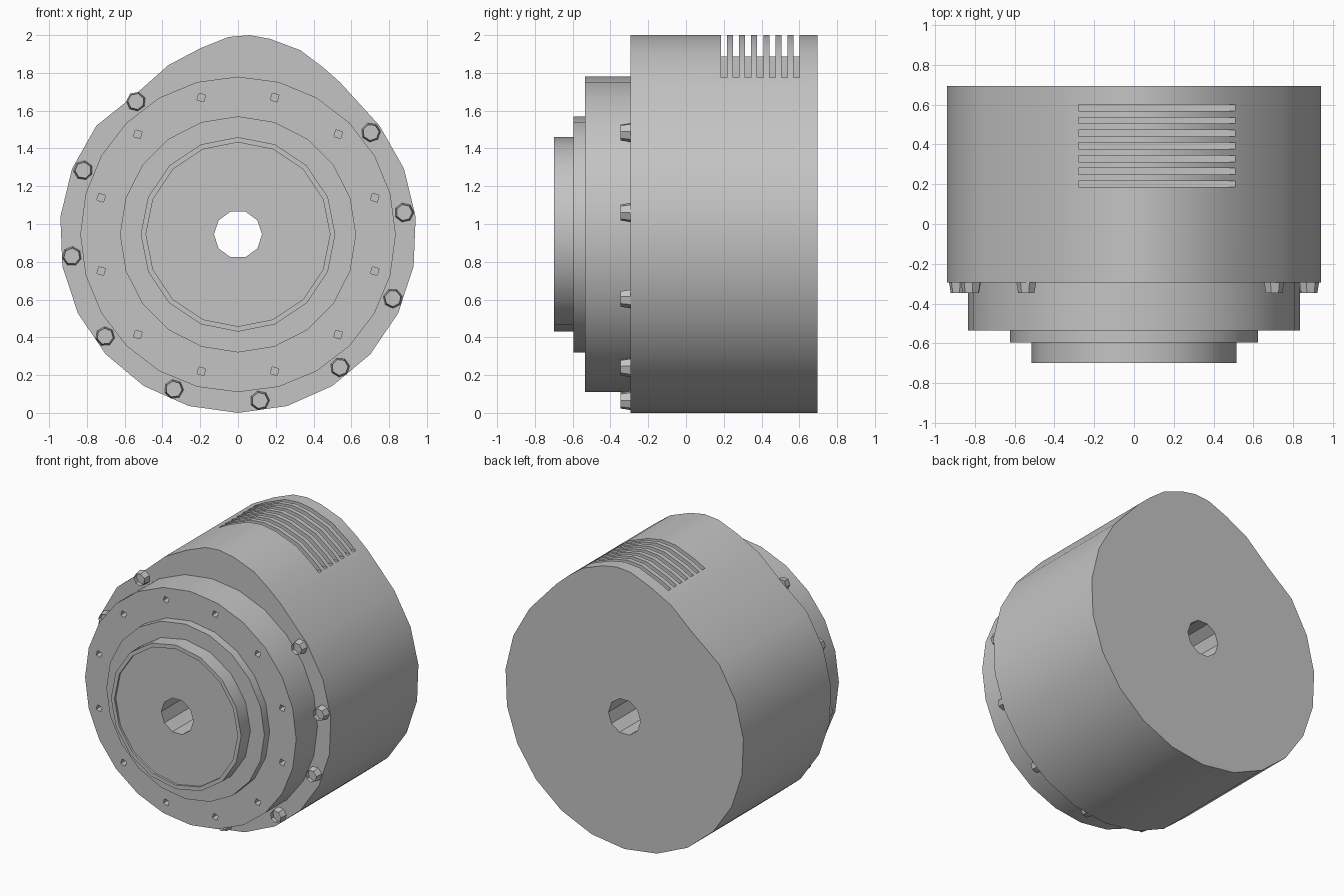
import bpy, bmesh
from math import sin, cos, radians, pi

if "Cube" in bpy.data.objects:
    bpy.data.objects.remove(bpy.data.objects["Cube"])

CZ = 0.945  # height of the main axis

grey = bpy.data.materials.new("machined_grey")
grey.use_nodes = True
grey.diffuse_color = (0.55, 0.55, 0.55, 1)
grey.node_tree.nodes["Principled BSDF"].inputs["Base Color"].default_value = (0.55, 0.55, 0.55, 1)


def circle(r, n, x=0, z=CZ, turn=0.0):
    return [(x + r * cos(turn + 2 * pi * i / n), z + r * sin(turn + 2 * pi * i / n))
            for i in range(n)]


def polar(r, degrees):
    return r * cos(radians(degrees)), CZ + r * sin(radians(degrees))


def add_prism(bm, front, back, y0, y1):
    """Closed solid between two matching x-z outlines."""
    a = [bm.verts.new((x, y0, z)) for x, z in front]
    b = [bm.verts.new((x, y1, z)) for x, z in back]
    n = len(a)
    cap = bm.faces.new(a)
    bm.faces.new(b[::-1])
    for i in range(n):
        j = (i + 1) % n
        bm.faces.new((a[j], a[i], b[i], b[j]))
    return cap


def make(name, bm):
    bmesh.ops.recalc_face_normals(bm, faces=bm.faces[:])
    mesh = bpy.data.meshes.new(name)
    bm.to_mesh(mesh)
    bm.free()
    mesh.materials.append(grey)
    ob = bpy.data.objects.new(name, mesh)
    bpy.context.collection.objects.link(ob)
    return ob


def solid(name, *prisms):
    bm = bmesh.new()
    for outline, y0, y1 in prisms:
        add_prism(bm, outline, outline, y0, y1)
    return make(name, bm)


def select(ob):
    bpy.ops.object.select_all(action='DESELECT')
    ob.select_set(True)
    bpy.context.view_layer.objects.active = ob


def cut(ob, *prisms):
    cutter = solid("cutter", *prisms)
    cutter.hide_render = True
    mod = ob.modifiers.new("cut", 'BOOLEAN')
    mod.operation = 'DIFFERENCE'
    mod.solver = 'EXACT'
    mod.object = cutter
    select(ob)
    bpy.ops.object.modifier_apply(modifier=mod.name)
    bpy.data.objects.remove(cutter)


# Housing: round body with a raised crown slightly right of centre
crown = [(0.54, 1.75), (0.45, 1.83), (0.33, 1.92), (0.17, 1.98), (0.06, 2.0),
         (-0.05, 1.99), (-0.2, 1.93), (-0.37, 1.84), (-0.55, 1.68)]
round_part = [polar(0.945, 142.5 + 255 * i / 16) for i in range(17)]
housing = solid("housing", (crown + round_part, -0.295, 0.695))

# Cooling slots across the crown
slot = [(-0.28, 1.775), (0.52, 1.775), (0.52, 2.2), (-0.28, 2.2)]
pitch = 0.064
cut(housing, *[(slot, 0.185 + pitch * i, 0.185 + pitch * (i + 0.5)) for i in range(7)])

# Stepped front: flange, shoulder ring and hub
flange = solid("flange", (circle(0.835, 24), -0.535, -0.295))
shoulder = solid("shoulder_ring", (circle(0.625, 20), -0.595, -0.535))
hub = solid("hub", (circle(0.515, 16), -0.7, -0.595))

# Small threaded holes around the flange
cut(flange, *[(circle(0.026, 4, *polar(0.75, 15 + 30 * k), turn=0.5), -0.6, -0.47)
              for k in range(12)])

# Shallow recess in the hub face
cut(hub, (circle(0.487, 16), -0.8, -0.685))

# Central bore through everything
for part in (housing, flange, shoulder, hub):
    cut(part, (circle(0.127, 10), -1, 1))

# Socket bolts on the housing rim, none under the crown
bm = bmesh.new()
for k in range(12):
    if k in (2, 3):
        continue
    x, z = polar(0.887, 7.5 + 30 * k)
    head = add_prism(bm, circle(0.043, 7, x, z, k), circle(0.052, 7, x, z, k), -0.347, -0.293)
    bmesh.ops.inset_individual(bm, faces=[head], thickness=0.016)
    bmesh.ops.translate(bm, verts=head.verts[:], vec=(0, 0.03, 0))
bolts = make("rim_bolts", bm)

for part in (housing, flange, shoulder, hub):
    select(part)
    bpy.ops.object.shade_smooth_by_angle(angle=radians(30))
